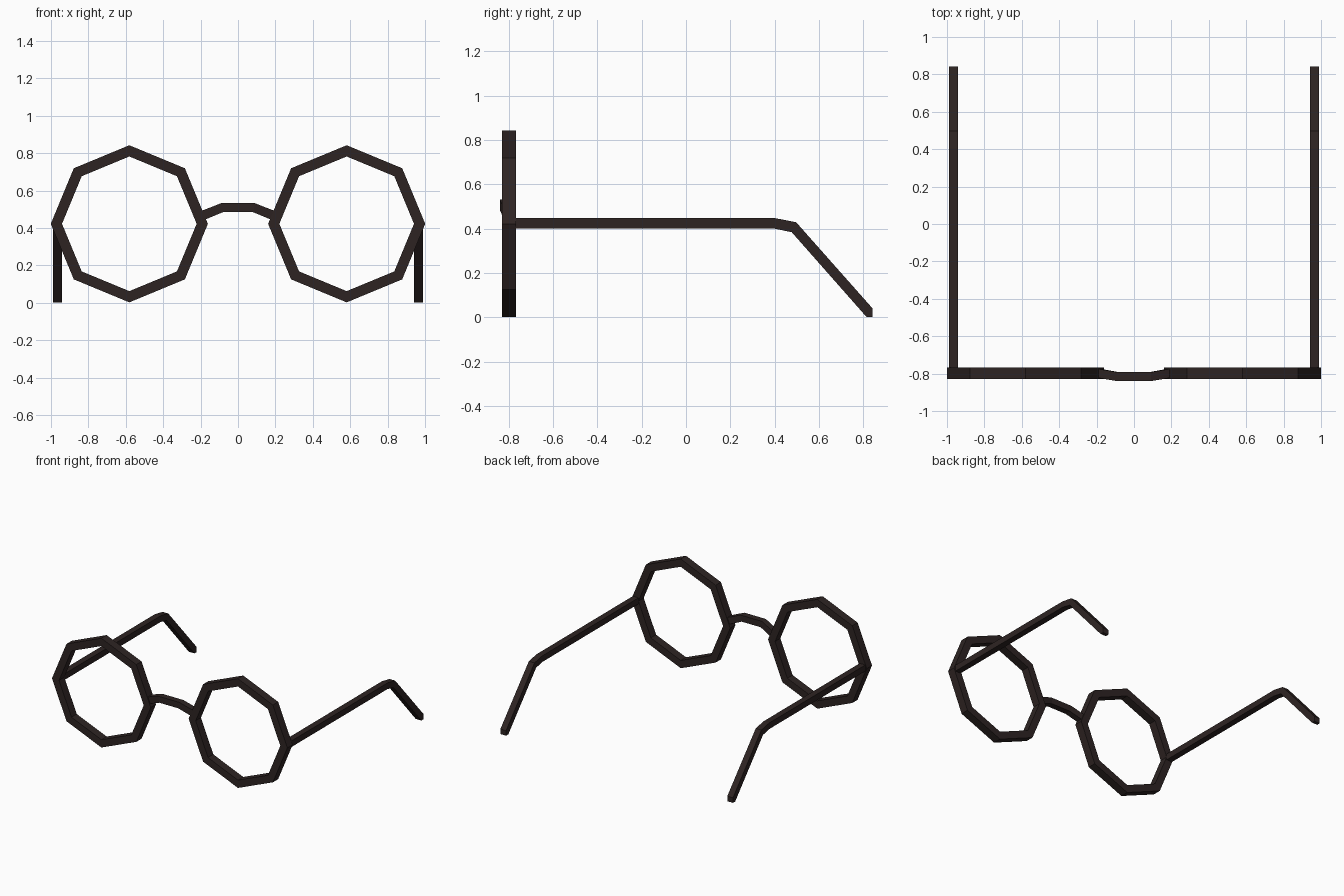
import bpy, bmesh, math

if "Cube" in bpy.data.objects:
    bpy.data.objects.remove(bpy.data.objects["Cube"])

frame_mat = bpy.data.materials.new("dark brown frame")
frame_mat.diffuse_color = (0.027, 0.0175, 0.0165, 1)
frame_mat.use_nodes = True
frame_mat.node_tree.nodes["Principled BSDF"].inputs["Base Color"].default_value = frame_mat.diffuse_color


def loft(name, sections, closed=False):
    """Skin a row of equal cross-sections into a flat-shaded solid."""
    bm = bmesh.new()
    rows = [[bm.verts.new(p) for p in s] for s in sections]
    n = len(rows[0])
    pairs = list(zip(rows, rows[1:]))
    if closed:
        pairs.append((rows[-1], rows[0]))
    else:
        bm.faces.new(rows[0])
        bm.faces.new(rows[-1])
    for a, b in pairs:
        for i in range(n):
            j = (i + 1) % n
            bm.faces.new((a[i], a[j], b[j], b[i]))
    bmesh.ops.recalc_face_normals(bm, faces=bm.faces)
    mesh = bpy.data.meshes.new(name)
    bm.to_mesh(mesh)
    bm.free()
    mesh.materials.append(frame_mat)
    obj = bpy.data.objects.new(name, mesh)
    bpy.context.collection.objects.link(obj)
    return obj


# Side outline of an arm (y, z): straight, bent at the ear, angled tip
ARM = [(-0.80, 0.447), (0.404, 0.447), (0.497, 0.429), (0.842, 0.04),
       (0.842, 0.001), (0.815, 0.001), (0.477, 0.384), (0.40, 0.400), (-0.80, 0.400)]
CZ = 0.422

for side, label in ((-1, "left"), (1, "right")):
    # Octagonal lens rim with a square section
    rim = []
    for k in range(8):
        a = k * math.pi / 4
        rim.append([(side * 0.581 + r * math.cos(a), y, CZ + r * math.sin(a))
                    for r, y in ((0.42, -0.83), (0.42, -0.766), (0.36, -0.766), (0.36, -0.83))])
    loft(label + "_rim", rim, closed=True)

    # Arm
    loft(label + "_arm", [[(side * x, y, z) for y, z in ARM] for x in (0.941, 0.989)])

# Nose bridge: arched up and forward, mitred at the bends
half = [(0.205, -0.795, 0.460, 0.008), (0.086, -0.816, 0.508, 0.005)]
path = [(-x, y, z, -d) for x, y, z, d in half] + [(x, y, z, d) for x, y, z, d in reversed(half)]
h = 0.024
loft("nose_bridge", [[(x + d, y - h, z + h), (x + d, y + h, z + h),
                      (x - d, y + h, z - h), (x - d, y - h, z - h)] for x, y, z, d in path])
